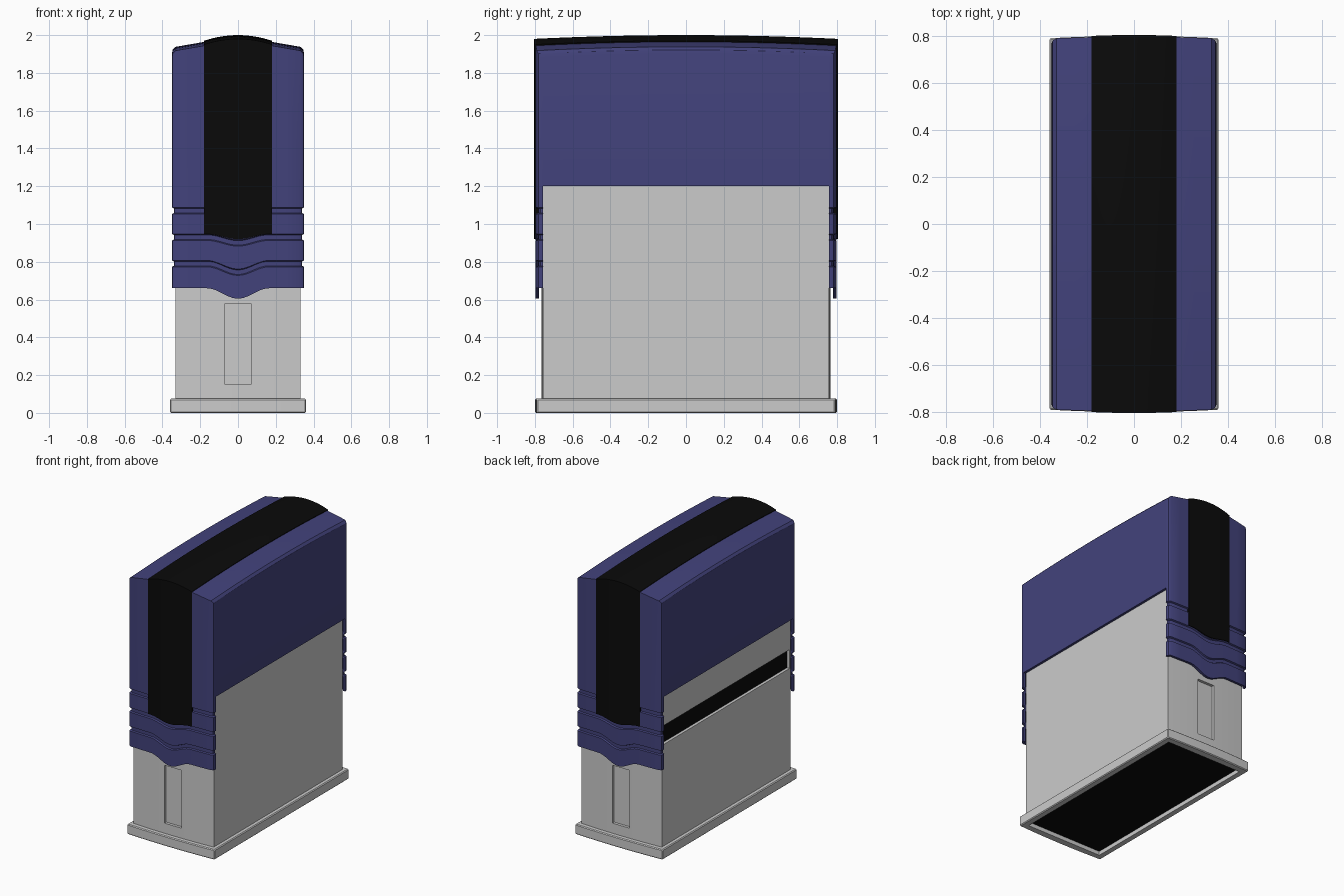
import bpy, bmesh, math

if "Cube" in bpy.data.objects:
    bpy.data.objects.remove(bpy.data.objects["Cube"])


def material(name, rgb):
    m = bpy.data.materials.new(name)
    m.diffuse_color = (*rgb, 1)
    m.use_nodes = True
    m.node_tree.nodes["Principled BSDF"].inputs["Base Color"].default_value = m.diffuse_color
    return m


PURPLE = material("purple", (0.055, 0.055, 0.2))
BLACK = material("black", (0.003, 0.003, 0.003))


def finish(bm, name, mat=None):
    bmesh.ops.remove_doubles(bm, verts=bm.verts, dist=1e-4)
    bmesh.ops.recalc_face_normals(bm, faces=bm.faces)
    me = bpy.data.meshes.new(name)
    bm.to_mesh(me)
    bm.free()
    ob = bpy.data.objects.new(name, me)
    bpy.context.collection.objects.link(ob)
    if mat:
        me.materials.append(mat)
    return ob


def activate(ob):
    bpy.ops.object.select_all(action='DESELECT')
    ob.select_set(True)
    bpy.context.view_layer.objects.active = ob


def apply(ob, kind, **props):
    activate(ob)
    m = ob.modifiers.new(kind.lower(), kind)
    for k, v in props.items():
        setattr(m, k, v)
    bpy.ops.object.modifier_apply(modifier=m.name)


def smooth(ob, deg=30):
    activate(ob)
    bpy.ops.object.shade_smooth_by_angle(angle=math.radians(deg))


def box(name, x0, x1, y0, y1, z0, z1, mat=None):
    bm = bmesh.new()
    bmesh.ops.create_cube(bm, size=1)
    for v in bm.verts:
        v.co.x = (x0 + x1) / 2 + v.co.x * (x1 - x0)
        v.co.y = (y0 + y1) / 2 + v.co.y * (y1 - y0)
        v.co.z = (z0 + z1) / 2 + v.co.z * (z1 - z0)
    return finish(bm, name, mat)


def cut(ob, *dims):
    c = box("cutter", *dims)
    c.hide_render = True
    apply(ob, 'BOOLEAN', operation='DIFFERENCE', object=c, solver='EXACT')
    bpy.data.objects.remove(c)


def bulged_block(name, hx, hy, bulge, z0, z1):
    # block whose two short ends bow slightly outwards
    n = 12
    xs = [-hx + 2 * hx * i / n for i in range(n + 1)]
    front = [(x, -hy + bulge * (x / hx) ** 2) for x in xs]
    plan = front + [(-x, -y) for x, y in front]
    bm = bmesh.new()
    face = bm.faces.new([bm.verts.new((x, y, z0)) for x, y in plan])
    ext = bmesh.ops.extrude_face_region(bm, geom=[face])
    for g in ext["geom"]:
        if isinstance(g, bmesh.types.BMVert):
            g.co.z = z1
    return finish(bm, name)


def grid(bm, rows):
    vs = [[bm.verts.new(p) for p in r] for r in rows]
    for a, b in zip(vs, vs[1:]):
        for i in range(len(a) - 1):
            bm.faces.new((a[i], a[i + 1], b[i + 1], b[i]))


def wave(x):
    return 0.5 + 0.5 * math.cos(math.pi * min(abs(x) / 0.165, 1))


# Cap shell: domed top, long sides, and end legs with wavy grooves
HALF = [(0.35, 1.90, 0.02), (0.346, 1.922, 0.008), (0.33, 1.938, 0.0), (0.255, 1.951, 0), (0.18, 1.964, 0)]
HALF += [(0.18 - 0.015 * i, 1.964 + 0.001 * i, 0) for i in range(1, 13)]
PROFILE = HALF + [(-x, z, c) for x, z, c in HALF[-2::-1]]


def end_y(x, c):
    return 0.797 - 0.008 * (x / 0.35) ** 2 - c


YC = end_y(0.35, 0.02)
T0 = 0.757 / YC
TS = [-1, -T0] + [-T0 + 2 * T0 * i / 16 for i in range(1, 16)] + [T0, 1]

bm = bmesh.new()
grid(bm, [[(x, t * end_y(x, c), z - 0.02 * t * t) for x, z, c in PROFILE] for t in TS])
levels = [(0.66, 0.055, 0)]
for z, dip in ((0.79, 0.045), (0.93, 0.03), (1.07, 0.02)):
    levels += [(z - 0.017, dip, 0), (z - 0.012, dip, 0.01), (z + 0.012, dip, 0.01), (z + 0.017, dip, 0)]
levels += [(1.2, 0, 0)]
for s in (-1, 1):
    rows = []
    for z, dip, inset in levels:
        k = 1 - inset / 0.35
        row = [(x * k, s * (end_y(x, c) - inset), z - dip * wave(x)) for x, _, c in PROFILE]
        rows.append([(0.35 * k, s * 0.757, z)] + row + [(-0.35 * k, s * 0.757, z)])
    zr = 1.90 - 0.02 * T0 * T0
    top = [(x, s * end_y(x, c), z - 0.02) for x, z, c in PROFILE]
    rows.append([(0.35, s * 0.757, zr)] + top + [(-0.35, s * 0.757, zr)])
    grid(bm, rows)
    grid(bm, [[(s * 0.35, t * YC, z if z else 1.90 - 0.02 * t * t) for t in TS[1:-1]] for z in (1.2, 0)])
cap = finish(bm, "cap", PURPLE)
apply(cap, 'SOLIDIFY', thickness=0.018, offset=-1)
smooth(cap)

# Black band running up the front, over the top and down the back
bm = bmesh.new()
cols = []
for i in range(17):
    x = -0.18 + 0.36 * i / 16
    u = (x / 0.18) ** 2
    y = 0.804 - 0.004 * u
    ztop = 2.0 - 0.03 * u
    zlow = 0.947 - 0.027 * wave(x)
    mid = [(x, y * t / 10, ztop - 0.02 * (t / 10) ** 2) for t in range(-10, 11)]
    cols.append([(x, -y, zlow)] + mid + [(x, y, zlow)])
grid(bm, cols)
band = finish(bm, "centre_band", BLACK)
apply(band, 'SOLIDIFY', thickness=0.02, offset=-1)
smooth(band)

# Lower body with end recesses and a cartridge slot in the left side
body = bulged_block("body", 0.33, 0.766, 0.01, 0.06, 1.25)
for s in (-1, 1):
    cut(body, -0.07, 0.07, *sorted((s * 0.745, s * 0.9)), 0.15, 0.58)
cut(body, -0.5, -0.29, -0.745, 0.745, 0.83, 0.97)
cut(body, -0.315, 0.315, -0.735, 0.735, 0.0, 0.09)
smooth(body, 20)
box("ink_cartridge", -0.31, -0.2, -0.744, 0.744, 0.831, 0.969, BLACK)

# Foot flange, open underneath around the stamping plate
foot = bulged_block("foot_flange", 0.36, 0.80, 0.01, 0.0, 0.075)
apply(foot, 'BEVEL', width=0.006, segments=1, limit_method='ANGLE', angle_limit=math.radians(30))
cut(foot, -0.315, 0.315, -0.745, 0.745, -0.1, 0.2)
smooth(foot, 20)
box("stamping_plate", -0.316, 0.316, -0.746, 0.746, 0.03, 0.08, BLACK)
